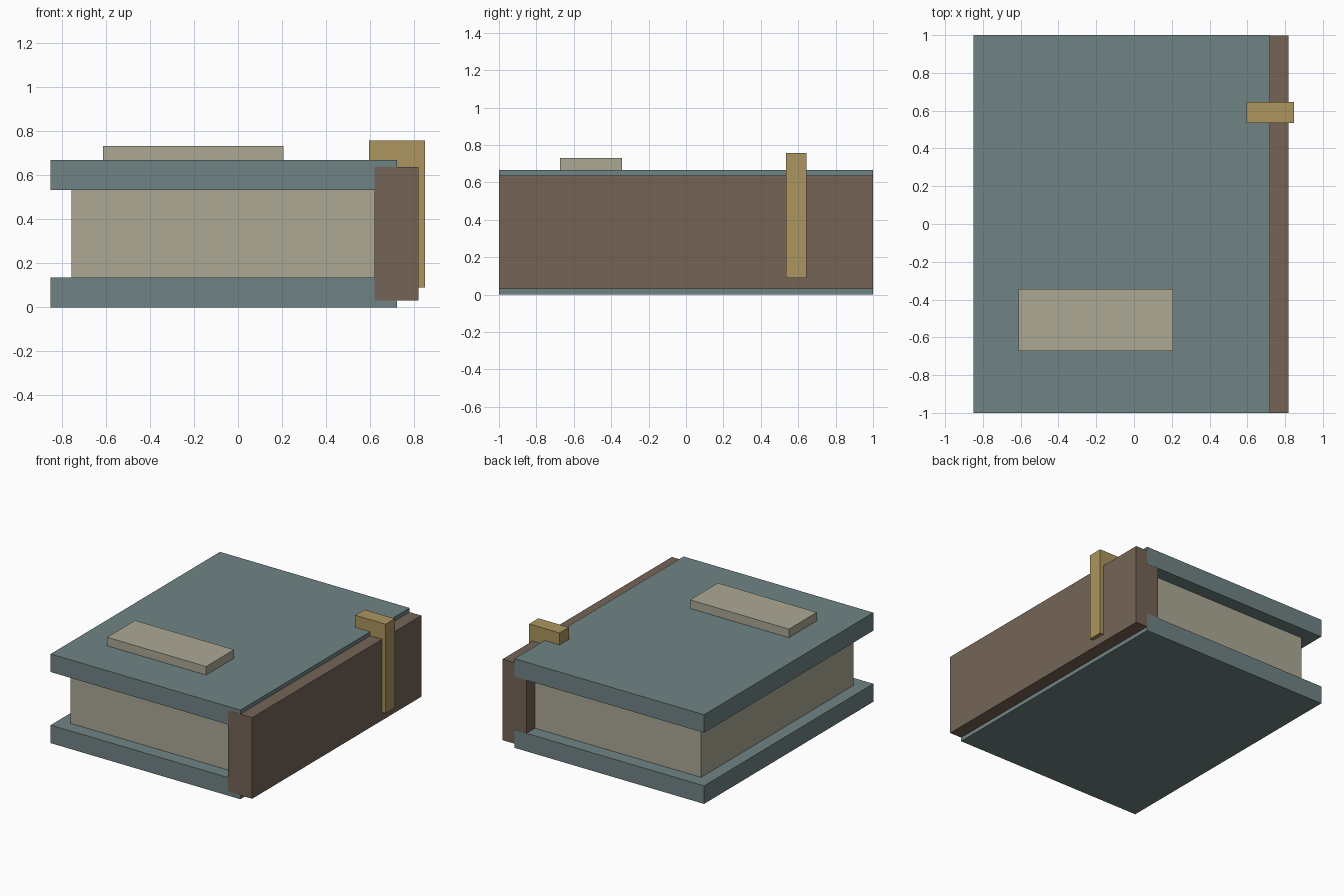
import bpy
import bmesh
from mathutils import Vector

default = bpy.data.objects.get("Cube")
if default:
    bpy.data.objects.remove(default, do_unlink=True)


def material(name, r, g, b):
    mat = bpy.data.materials.new(name)
    mat.use_nodes = True
    mat.diffuse_color = (r, g, b, 1)
    bsdf = mat.node_tree.nodes["Principled BSDF"]
    bsdf.inputs["Base Color"].default_value = (r, g, b, 1)
    bsdf.inputs["Roughness"].default_value = 0.8
    return mat


def box(name, mat, x, y, z):
    """Box spanning the given (low, high) range on each axis."""
    spans = (x, y, z)
    center = Vector([(lo + hi) / 2 for lo, hi in spans])
    size = Vector([hi - lo for lo, hi in spans])
    bm = bmesh.new()
    bmesh.ops.create_cube(bm, size=1)
    bmesh.ops.scale(bm, vec=size, verts=bm.verts)
    mesh = bpy.data.meshes.new(name)
    bm.to_mesh(mesh)
    bm.free()
    mesh.materials.append(mat)
    obj = bpy.data.objects.new(name, mesh)
    obj.location = center
    bpy.context.collection.objects.link(obj)
    return obj


teal = material("teal cover", 0.162, 0.227, 0.230)
brown = material("brown leather", 0.178, 0.127, 0.093)
paper = material("aged paper", 0.413, 0.397, 0.301)
gold = material("dull gold", 0.413, 0.301, 0.114)

HEIGHT = 0.667
BOARD = 0.135

# Two cover boards with the page block between them
for name, base in (("bottom_cover", 0), ("top_cover", HEIGHT - BOARD)):
    box(name, teal, (-0.85, 0.72), (-1, 1), (base, base + BOARD))
box("page_block", paper, (-0.755, 0.64), (-0.9, 0.9), (BOARD, HEIGHT - BOARD))

# Spine, shifted a hair forward so its ends do not flicker against the boards
box("spine", brown, (0.62, 0.818), (-1.001, 0.999), (0.03, 0.637))

# Raised title plate on the cover
box("title_plate", paper, (-0.612, 0.207), (-0.673, -0.343), (HEIGHT - 0.01, 0.731))

# Clasp folding over the top edge and down the spine
box("clasp_top", gold, (0.595, 0.847), (0.535, 0.645), (0.63, 0.757))
box("clasp_strap", gold, (0.79, 0.847), (0.535, 0.645), (0.09, 0.63))
